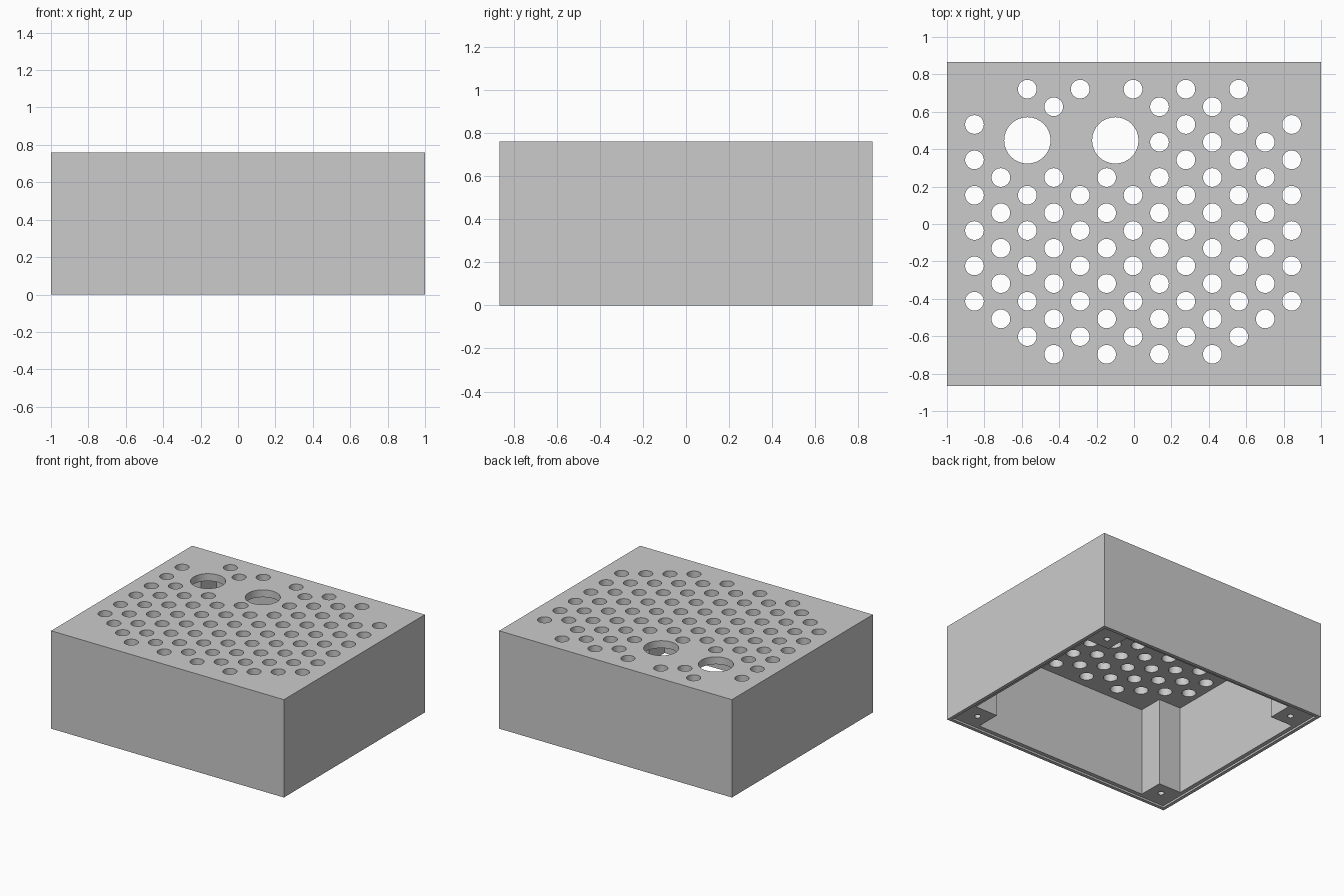
import bpy, bmesh, math
from mathutils import Matrix

cube = bpy.data.objects.get("Cube")
if cube:
    bpy.data.objects.remove(cube, do_unlink=True)

# Overall sizes
HX, HY, H = 1.0, 0.865, 0.76
WALL, POST, CEILING = 0.057, 0.25, 0.703
LIP, STEP = 0.026, 0.015

grey = bpy.data.materials.new("plain grey")
grey.use_nodes = True
colour = (0.6, 0.6, 0.6, 1)
grey.diffuse_color = colour
grey.node_tree.nodes["Principled BSDF"].inputs["Base Color"].default_value = colour


def finish(name, bm):
    bmesh.ops.recalc_face_normals(bm, faces=bm.faces)
    mesh = bpy.data.meshes.new(name)
    bm.to_mesh(mesh)
    bm.free()
    mesh.materials.append(grey)
    obj = bpy.data.objects.new(name, mesh)
    bpy.context.collection.objects.link(obj)
    return obj


def prism(name, outline, z0, z1):
    bm = bmesh.new()
    face = bm.faces.new([bm.verts.new((x, y, z0)) for x, y in outline])
    top = bmesh.ops.extrude_face_region(bm, geom=[face])["geom"]
    verts = [v for v in top if isinstance(v, bmesh.types.BMVert)]
    bmesh.ops.translate(bm, verts=verts, vec=(0, 0, z1 - z0))
    return finish(name, bm)


def rectangle(a, b):
    return [(-a, -b), (a, -b), (a, b), (-a, b)]


def drills(name, holes, z0, z1):
    bm = bmesh.new()
    for x, y, r in holes:
        bmesh.ops.create_cone(bm, cap_ends=True, segments=32, radius1=r, radius2=r,
                              depth=z1 - z0,
                              matrix=Matrix.Translation((x, y, (z0 + z1) / 2)))
    return finish(name, bm)


def cut(target, cutter):
    mod = target.modifiers.new("cut", "BOOLEAN")
    mod.operation = "DIFFERENCE"
    mod.solver = "EXACT"
    mod.object = cutter
    bpy.context.view_layer.objects.active = target
    bpy.ops.object.modifier_apply(modifier=mod.name)
    bpy.data.objects.remove(cutter, do_unlink=True)


# Enclosure block with a stepped lip around its open underside
box = prism("enclosure", rectangle(HX, HY), 0, H)
cut(box, prism("lip_cutter", rectangle(HX - LIP, HY - LIP), -0.1, STEP))

# Cavity outline goes round the four corner posts
ax, ay = HX - WALL, HY - WALL
px, py = HX - POST, HY - POST
corner = [(ax, py), (px, py), (px, ay)]
outline = []
for sx, sy in ((1, 1), (-1, 1), (-1, -1), (1, -1)):
    points = [(sx * x, sy * y) for x, y in corner]
    outline += points if sx * sy > 0 else points[::-1]
cut(box, prism("cavity_cutter", outline, -0.1, CEILING))

# Screw holes in the posts
sx, sy = HX - 0.153, HY - 0.153
cut(box, drills("screw_cutter", [(x, y, 0.022) for x, y in rectangle(sx, sy)], -0.1, 0.4))

# Two large openings and a staggered field of vents around them
openings = [(-0.57, 0.447, 0.124), (-0.1, 0.447, 0.124)]
vents = []
for col in range(13):
    for row in range(8):
        x = -0.853 + 0.1413 * col
        y = -0.602 + 0.189 * row - 0.0945 * (col % 2)
        over_post = abs(x) > 0.65 and abs(y) > 0.55
        between = -0.8 < x < 0.05 and 0.3 < y < 0.6
        close = any(math.hypot(x - a, y - b) < 0.19 for a, b, r in openings)
        if not (over_post or between or close):
            vents.append((x, y, 0.05))
cut(box, drills("vent_cutter", openings + vents, CEILING - 0.1, H + 0.1))

# Smooth hole walls, sharp box edges
bpy.ops.object.select_all(action="DESELECT")
box.select_set(True)
bpy.context.view_layer.objects.active = box
bpy.ops.object.shade_smooth_by_angle(angle=math.radians(30))
